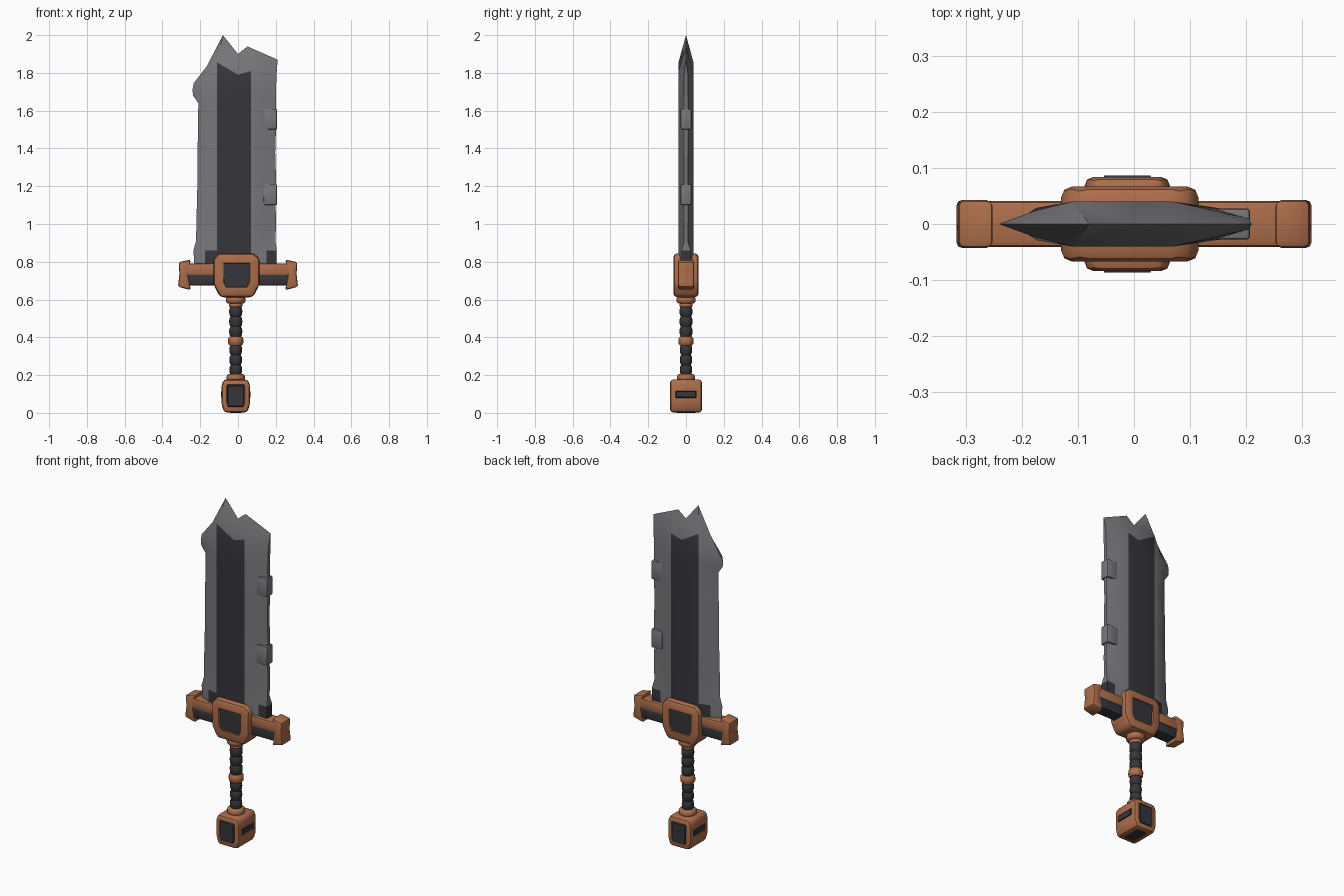
import bpy, bmesh, math, random
from mathutils import Vector

if "Cube" in bpy.data.objects:
    bpy.data.objects.remove(bpy.data.objects["Cube"])

random.seed(4)
CX = -0.012  # centre line of grip and pommel


def material(name, rgb):
    m = bpy.data.materials.new(name)
    m.diffuse_color = (*rgb, 1)
    m.use_nodes = True
    m.node_tree.nodes["Principled BSDF"].inputs["Base Color"].default_value = m.diffuse_color
    return m


STEEL = material("worn steel", (0.19, 0.185, 0.195))
DARK = material("dark iron", (0.036, 0.036, 0.043))
COPPER = material("copper", (0.42, 0.155, 0.07))


def finish(bm, name, mats, angle=35):
    bmesh.ops.recalc_face_normals(bm, faces=bm.faces[:])
    me = bpy.data.meshes.new(name)
    bm.to_mesh(me)
    bm.free()
    for m in mats:
        me.materials.append(m)
    me.shade_smooth()
    me.set_sharp_from_angle(angle=math.radians(angle))
    ob = bpy.data.objects.new(name, me)
    bpy.context.collection.objects.link(ob)
    return ob


def prism(name, outline, depth, mats, bevel=0.01, panels=(), inset=0.01, raise_by=0.0):
    """Extrude an (x, z) outline along y, round it, and inset dark panels on chosen sides."""
    bm = bmesh.new()
    base = bm.faces.new([bm.verts.new((x, -depth, z)) for x, z in outline])
    ext = bmesh.ops.extrude_face_region(bm, geom=[base])["geom"]
    bmesh.ops.translate(bm, vec=(0, 2 * depth, 0),
                        verts=[g for g in ext if isinstance(g, bmesh.types.BMVert)])
    bmesh.ops.recalc_face_normals(bm, faces=bm.faces[:])
    bmesh.ops.bevel(bm, geom=bm.edges[:], offset=bevel, segments=2, profile=0.5,
                    affect='EDGES', clamp_overlap=True)
    bm.normal_update()
    for d in panels:
        d = Vector(d)
        f = max((f for f in bm.faces if f.normal.dot(d) > 0.98), key=lambda f: f.calc_area())
        bmesh.ops.inset_individual(bm, faces=[f], thickness=inset, use_even_offset=True)
        bmesh.ops.inset_individual(bm, faces=[f], thickness=0.003, depth=-0.007)
        f.material_index = 1
        if raise_by:
            ring = bmesh.ops.inset_individual(bm, faces=[f], thickness=0.004, depth=raise_by)
            for r in ring["faces"]:
                r.material_index = 1
    return finish(bm, name, mats)


def box(x0, x1, z0, z1):
    return [(x0, z0), (x1, z0), (x1, z1), (x0, z1)]


def lathe(name, profile, mat, sides=14):
    """Spin an (r, z) profile about the grip axis."""
    bm = bmesh.new()
    rings = [[bm.verts.new((CX + r * math.cos(2 * math.pi * i / sides),
                            r * math.sin(2 * math.pi * i / sides), z))
              for i in range(sides)] for r, z in profile]
    for a, b in zip(rings, rings[1:]):
        for i in range(sides):
            j = (i + 1) % sides
            bm.faces.new((a[i], a[j], b[j], b[i]))
    bm.faces.new(rings[0])
    bm.faces.new(rings[-1])
    return finish(bm, name, [mat], 50)


def bead(name, r, z0, z1, mat):
    h = z1 - z0
    lathe(name, [(r * 0.78, z0), (r * 0.96, z0 + h * 0.2), (r, z0 + h * 0.5),
                 (r * 0.96, z0 + h * 0.8), (r * 0.78, z1)], mat)


# Blade: a grid of columns across and rows up, front and back joined at the cutting edges
def build_blade():
    cols_x = [0, -0.175, -0.11, 0.0, 0.07, 0.15, 0]
    cols_y = [0, 0.024, 0.04, 0.04, 0.04, 0.022, 0.010]
    sides = [(0.77, -0.23, 0.205), (0.86, -0.236, 0.205), (0.91, -0.222, 0.198),
             (1.02, -0.22, 0.202), (1.13, -0.217, 0.197), (1.25, -0.214, 0.201),
             (1.38, -0.214, 0.197), (1.5, -0.212, 0.201), (1.64, -0.21, 0.2),
             (1.68, -0.238, 0.2)]
    rows = []
    for i, (z, xl, xr) in enumerate(sides):
        row = []
        for c in range(7):
            x, y = cols_x[c], cols_y[c]
            x = xl if c == 0 else xr if c == 6 else x
            if c in (1, 5) and i > 1:  # hammered dents
                y += random.uniform(-0.006, 0.006)
                x += random.uniform(-0.015, 0.015) * (c == 5)
            if i < 2 and c == 6:
                y = 0.024
            row.append((x, y, z))
        rows.append(row)
    # top of the dark core, then the broken tip outline
    core = [(-0.241, 1.71), (-0.175, 1.75), (-0.11, 1.855), (0.0, 1.79),
            (0.07, 1.81), (0.15, 1.81), (0.204, 1.79)]
    tip = [(-0.235, 1.745), (-0.165, 1.835), (-0.08, 2.0), (0.0, 1.90),
           (0.05, 1.94), (0.13, 1.905), (0.21, 1.87)]
    rows.append([(x, y, z) for (x, z), y in zip(core, cols_y)])
    rows.append([(x, 0, z) for x, z in tip])

    bm = bmesh.new()
    front = [[bm.verts.new((x, -y, z)) for x, y, z in r] for r in rows]
    back = [[f if y == 0 else bm.verts.new((x, y, z)) for f, (x, y, z) in zip(fr, r)]
            for fr, r in zip(front, rows)]

    def face(vs, dark):
        vs = list(dict.fromkeys(vs))
        if len(vs) > 2:
            bm.faces.new(vs).material_index = int(dark)

    n = len(rows)
    for r in range(n - 1):
        for c in range(6):
            dark = (c in (2, 3) and r < n - 2) or (r == 0 and c in (1, 5))
            for g in (front, back):
                face([g[r][c], g[r][c + 1], g[r + 1][c + 1], g[r + 1][c]], dark)
        face([front[r][6], back[r][6], back[r + 1][6], front[r + 1][6]], r == 0)
    for c in range(6):
        face([front[0][c], front[0][c + 1], back[0][c + 1], back[0][c]], True)
    finish(bm, "blade", [STEEL, DARK], 40)


build_blade()

# Clamps on the back edge of the blade
for i, z in enumerate((1.10, 1.50)):
    prism(f"edge_clamp_{i + 1}", box(0.135, 0.207, z, z + 0.11), 0.028, [STEEL], 0.007)

# Guard centre with dark panel front and back
prism("guard_block", [(-0.10, 0.845), (0.085, 0.845), (0.115, 0.815), (0.115, 0.68),
                      (0.08, 0.612), (-0.095, 0.612), (-0.13, 0.68), (-0.13, 0.815)],
      0.067, [COPPER, DARK], 0.02, [(0, -1, 0), (0, 1, 0)], 0.032)

# Guard arms and end caps, mirrored
for s, side in ((-1, "left"), (1, "right")):
    prism(f"guard_rail_{side}", box(*sorted((s * 0.08, s * 0.28)), 0.728, 0.79),
          0.041, [COPPER], 0.01)
    prism(f"guard_core_{side}", box(*sorted((s * 0.08, s * 0.28)), 0.675, 0.74),
          0.036, [DARK], 0.008)
    prism(f"guard_cap_{side}",
          [(s * x, z) for x, z in ((0.25, 0.65), (0.318, 0.668), (0.31, 0.735), (0.314, 0.798),
                                   (0.25, 0.812), (0.265, 0.735))],
          0.043, [COPPER], 0.011)

# Grip: wrapped beads with copper rings
bead("upper_collar", 0.052, 0.578, 0.618, COPPER)
bead("upper_ring", 0.036, 0.558, 0.582, COPPER)
for i in range(3):
    bead(f"upper_wrap_{i + 1}", 0.035, 0.403 + i * 0.053, 0.458 + i * 0.053, DARK)
    bead(f"lower_wrap_{i + 1}", 0.033, 0.2 + i * 0.053, 0.255 + i * 0.053, DARK)
bead("middle_ring", 0.041, 0.356, 0.405, COPPER)
bead("lower_collar", 0.049, 0.165, 0.207, COPPER)
lathe("grip_core", [(0.024, 0.17), (0.024, 0.6)], DARK)

# Pommel: rounded block with raised dark panels
prism("pommel", [(CX - 0.062, 0.002), (CX + 0.062, 0.002), (CX + 0.076, 0.05),
                 (CX + 0.076, 0.145), (CX + 0.064, 0.177), (CX - 0.064, 0.177),
                 (CX - 0.076, 0.145), (CX - 0.076, 0.05)],
      0.084, [COPPER, DARK], 0.016,
      [(0, -1, 0), (0, 1, 0), (-1, 0, 0), (1, 0, 0), (0, 0, -1)], 0.012, 0.009)
